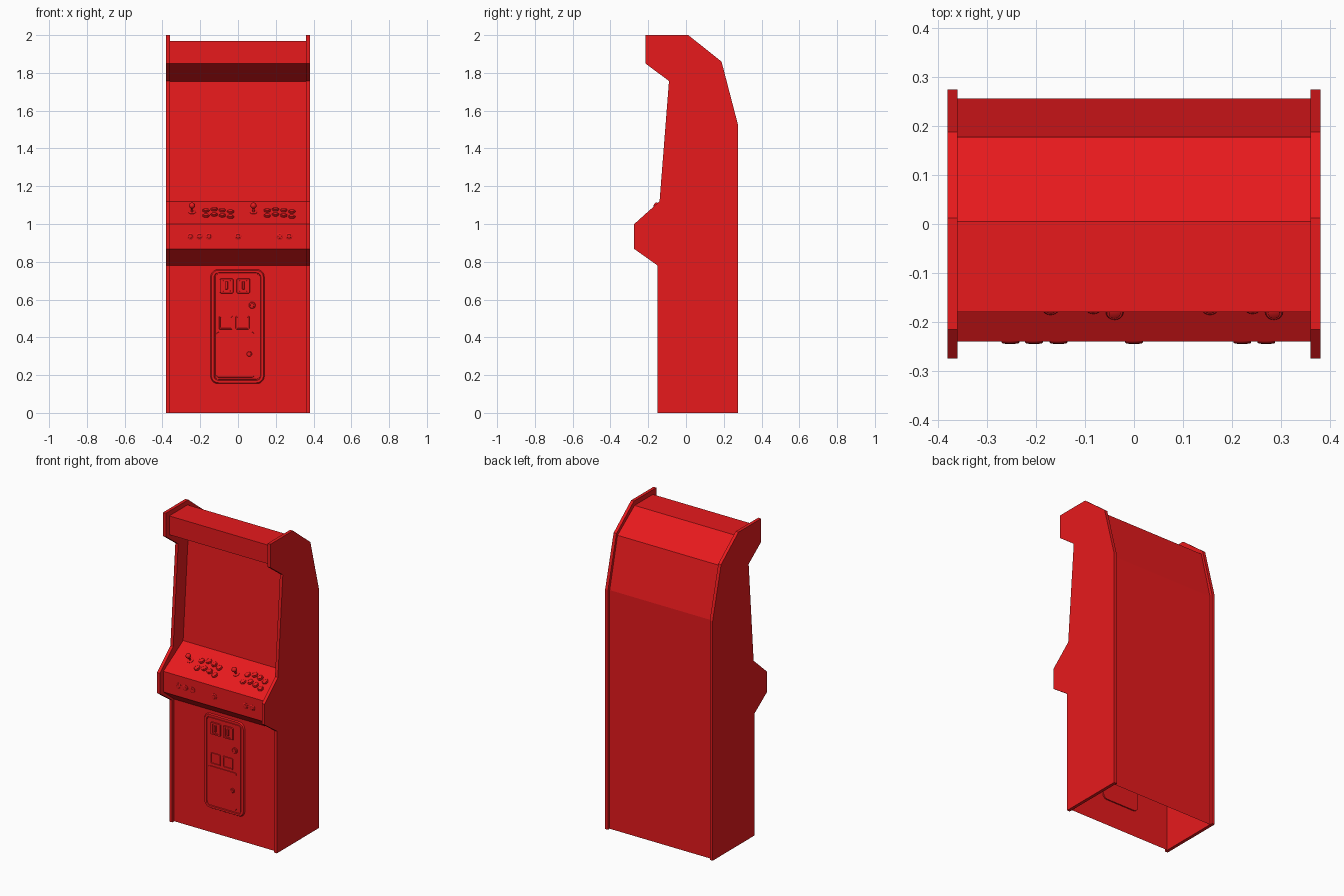
import bpy, bmesh, math
from mathutils import Vector, Matrix

if "Cube" in bpy.data.objects:
    bpy.data.objects.remove(bpy.data.objects["Cube"])

red = bpy.data.materials.new("cabinet_red")
red.diffuse_color = (0.8, 0.01, 0.012, 1)
red.use_nodes = True
red.node_tree.nodes["Principled BSDF"].inputs["Base Color"].default_value = red.diffuse_color


def finish(name, bm, recalc=True, smooth=False):
    if recalc:
        bmesh.ops.recalc_face_normals(bm, faces=bm.faces)
    me = bpy.data.meshes.new(name)
    bm.to_mesh(me)
    bm.free()
    ob = bpy.data.objects.new(name, me)
    me.materials.append(red)
    bpy.context.collection.objects.link(ob)
    if smooth:
        bpy.context.view_layer.objects.active = ob
        ob.select_set(True)
        bpy.ops.object.shade_smooth_by_angle(angle=math.radians(35))
        ob.select_set(False)
    return ob


def sheet(bm, profile, x0, x1):
    """Sweep a (y, z) profile across x; returns the two end rows."""
    a = [bm.verts.new((x0, y, z)) for y, z in profile]
    b = [bm.verts.new((x1, y, z)) for y, z in profile]
    for i in range(len(a) - 1):
        bm.faces.new((a[i], b[i], b[i + 1], a[i + 1]))
    return a, b


def rounded_loop(bm, cx, cz, w, h, r, y):
    pts = []
    for k, (sx, sz) in enumerate(((1, 1), (-1, 1), (-1, -1), (1, -1))):
        for s in range(6):
            t = math.pi / 2 * (k + s / 5)
            pts.append((cx + sx * (w / 2 - r) + r * math.cos(t), y,
                        cz + sz * (h / 2 - r) + r * math.sin(t)))
    return [bm.verts.new(p) for p in pts]


def loft(name, cx, cz, rings):
    """Skin rounded rectangles (w, h, r, y) and cap the last one."""
    bm = bmesh.new()
    loops = [rounded_loop(bm, cx, cz, *ring) for ring in rings]
    for a, b in zip(loops, loops[1:]):
        for i in range(len(a)):
            j = (i + 1) % len(a)
            bm.faces.new((a[i], a[j], b[j], b[i]))
    bm.faces.new(loops[-1])
    return finish(name, bm, smooth=True)


def turned(name, loc, tilt, profile, n=20):
    """Lathe a (radius, height) profile about an axis tilted towards the front."""
    bm = bmesh.new()
    rings = [[bm.verts.new((r * math.cos(2 * math.pi * i / n),
                            r * math.sin(2 * math.pi * i / n), h)) for i in range(n)]
             for r, h in profile]
    for a, b in zip(rings, rings[1:]):
        for i in range(n):
            j = (i + 1) % n
            bm.faces.new((a[i], a[j], b[j], b[i]))
    bm.faces.new(rings[-1])
    bmesh.ops.transform(bm, verts=bm.verts,
                        matrix=Matrix.Translation(Vector(loc)) @ Matrix.Rotation(tilt, 4, 'X'))
    return finish(name, bm, smooth=True)


# side panels
side = [(-0.15, 0), (0.274, 0), (0.274, 1.53), (0.188, 1.86), (0.012, 2.0), (-0.215, 2.0),
        (-0.215, 1.85), (-0.09, 1.757), (-0.14, 1.12), (-0.274, 1.0), (-0.274, 0.868), (-0.15, 0.78)]
for label, x0 in (("left", -0.38), ("right", 0.36)):
    bm = bmesh.new()
    a, b = sheet(bm, side, x0, x0 + 0.02)
    bm.faces.new((a[-1], b[-1], b[0], a[0]))
    bm.faces.new(a)
    bm.faces.new(b)
    finish(label + "_side_panel", bm)

# cabinet shell between the sides, open underneath
shell = [(-0.13, 0), (-0.13, 0.78), (-0.24, 0.868), (-0.24, 1.0), (-0.04, 1.12), (0.01, 1.755),
         (-0.18, 1.85), (-0.18, 1.97), (0.005, 1.97), (0.177, 1.845), (0.256, 1.525), (0.256, 0)]
bm = bmesh.new()
sheet(bm, shell, -0.36, 0.36)
finish("cabinet_shell", bm, recalc=False)

# control panel: joysticks and two rows of buttons per player
slope = math.atan2(0.12, 0.20)


def on_panel(x, y):
    return (x, y, 1.0 + (y + 0.24) * 0.6)


button = [(0.018, -0.002), (0.018, 0.004), (0.016, 0.006), (0.012, 0.006), (0.012, 0.009), (0.010, 0.010)]
ball = [(0.016 * math.sin(math.pi * t / 10), 0.040 - 0.016 * math.cos(math.pi * t / 10)) for t in range(2, 10)]
stick = [(0.020, -0.001), (0.020, 0.002), (0.017, 0.004), (0.006, 0.004), (0.005, 0.025)] + ball + [(0.001, 0.056)]
for player, jx in ((1, -0.243), (2, 0.082)):
    turned(f"joystick_{player}", on_panel(jx, -0.135), slope, stick)
    for col, dy in enumerate((0.0, 0.010, 0.002, -0.010)):
        for row, y in enumerate((-0.168, -0.122)):
            turned(f"button_{player}_{row}_{col}",
                   on_panel(jx + 0.073 + 0.0435 * col, y + dy), slope, button)

# front buttons under the control panel
front_button = [(0.018, -0.002), (0.018, 0.002), (0.015, 0.004), (0.011, 0.004), (0.010, 0.005)]
for i, x in enumerate((-0.252, -0.204, -0.154, 0.0, 0.221, 0.27)):
    turned(f"front_button_{i}", (x, -0.24, 0.935), math.pi / 2, front_button)

# coin door with raised frame, and its liner inside the cabinet
loft("coin_door", -0.003, 0.457, [(0.285, 0.605, 0.04, -0.130), (0.275, 0.595, 0.037, -0.138),
                                  (0.248, 0.570, 0.024, -0.138), (0.244, 0.566, 0.022, -0.132),
                                  (0.236, 0.558, 0.018, -0.132), (0.234, 0.556, 0.017, -0.136)])
loft("coin_door_liner", -0.003, 0.457, [(0.26, 0.58, 0.03, -0.130), (0.26, 0.58, 0.03, -0.122)])

# coin slots, return cups and lower cash door
for i, x in enumerate((-0.06, 0.028)):
    loft(f"coin_slot_{i}", x, 0.672, [(0.070, 0.078, 0.006, -0.136), (0.068, 0.076, 0.006, -0.144),
                                      (0.040, 0.060, 0.004, -0.144), (0.038, 0.058, 0.004, -0.138)])
    loft(f"coin_chute_{i}", x, 0.675, [(0.012, 0.042, 0.002, -0.138), (0.010, 0.040, 0.002, -0.147)])
    loft(f"return_cup_{i}", x - 0.004, 0.478, [(0.072, 0.072, 0.006, -0.136), (0.070, 0.070, 0.006, -0.140),
                                               (0.060, 0.060, 0.004, -0.140), (0.058, 0.058, 0.004, -0.1365)])
loft("cash_door", -0.014, 0.308, [(0.200, 0.240, 0.012, -0.136), (0.198, 0.238, 0.012, -0.139)])

# locks
lock = [(1, -0.002), (1, 0.004), (0.85, 0.006), (0.6, 0.006), (0.55, 0.009)]
for name, x, y, z, r in (("upper_lock", 0.075, -0.136, 0.57, 0.018), ("lower_lock", 0.06, -0.139, 0.312, 0.014)):
    turned(name, (x, y, z), math.pi / 2, [(r * k, h) for k, h in lock])
